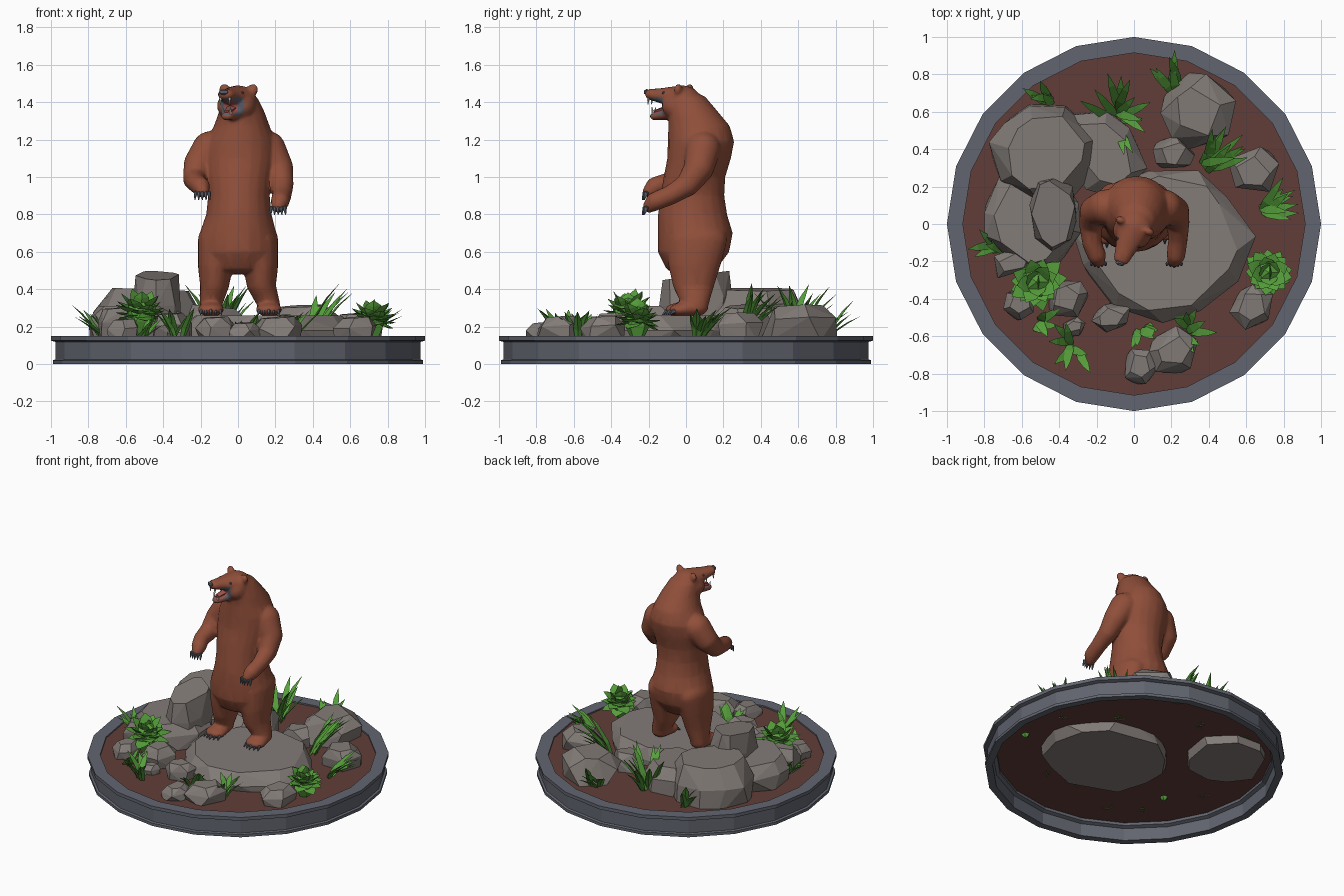
import bpy, bmesh, math, random
from mathutils import Vector, Matrix

if "Cube" in bpy.data.objects:
    bpy.data.objects.remove(bpy.data.objects["Cube"])

def mat(name, *rgb):
    m = bpy.data.materials.new(name)
    m.diffuse_color = (*rgb, 1)
    m.use_nodes = True
    m.node_tree.nodes["Principled BSDF"].inputs["Base Color"].default_value = m.diffuse_color
    return m

FUR = mat("brown_fur", .28, .078, .042)
SLATE = mat("dark_slate", .105, .115, .145)
BASE = mat("base_grey", .12, .13, .16)
SOIL = mat("soil", .12, .048, .038)
ROCK = mat("rock", .225, .20, .185)
LEAF = mat("leaf_green", .095, .35, .045)
MOUTH = mat("mouth_red", .32, .08, .065)
TOOTH = mat("tooth_white", .62, .58, .48)

def finish(name, bm, *mats):
    bmesh.ops.recalc_face_normals(bm, faces=bm.faces[:])
    me = bpy.data.meshes.new(name)
    bm.to_mesh(me)
    bm.free()
    ob = bpy.data.objects.new(name, me)
    bpy.context.collection.objects.link(ob)
    for m in mats:
        me.materials.append(m)
    return ob

def hull(bm, pts):
    vs = [bm.verts.new(p) for p in pts]
    r = bmesh.ops.convex_hull(bm, input=vs)
    junk = {v for k in ("geom_interior", "geom_unused") for v in r[k]
            if isinstance(v, bmesh.types.BMVert)}
    bmesh.ops.delete(bm, geom=list(junk), context='VERTS')

def sphere_dirs(sub):
    t = bmesh.new()
    bmesh.ops.create_icosphere(t, subdivisions=sub, radius=1)
    d = [v.co.copy() for v in t.verts]
    t.free()
    return d

FINE, COARSE = sphere_dirs(3), sphere_dirs(1)

def chain(bm, blobs, dirs=FINE, M=Matrix()):
    """Hull between consecutive blobs (x, y, z, r) or (x, y, z, rx, ry, rz)."""
    shells = []
    for b in blobs:
        r = Vector(b[3:]) if len(b) == 6 else Vector((b[3],) * 3)
        shells.append([M @ (Vector(b[:3]) + d * r) for d in dirs])
    if len(shells) == 1:
        hull(bm, shells[0])
    for a, c in zip(shells, shells[1:]):
        hull(bm, a + c)

# ---- base: 20-sided hollow ring and soil disc
N = 20
prof = [(.99, 0), (.99, .02), (.975, .025), (.975, .118), (1, .126), (1, .15),
        (.915, .15), (.915, .1), (.94, .09), (.94, 0)]
bm = bmesh.new()
rings = [[bm.verts.new((r * math.cos(math.tau * i / N), r * math.sin(math.tau * i / N), z))
          for i in range(N)] for r, z in prof]
for a, b in zip(rings, rings[1:] + rings[:1]):
    for i in range(N):
        j = (i + 1) % N
        bm.faces.new((a[i], a[j], b[j], b[i]))
finish("base_ring", bm, BASE)
bm = bmesh.new()
bmesh.ops.create_cone(bm, cap_ends=True, segments=N, radius1=.918, radius2=.918, depth=.02,
                      matrix=Matrix.Translation((0, 0, .13)))
finish("soil_bed", bm, SOIL)

# ---- rocks: jittered three-ring hulls
def rock(name, x, y, rx, ry, z1, rot=0, n=7, top=.68, tx=0, ty=0, z0=.125, seed=1):
    rnd = random.Random(seed)
    bm, pts = bmesh.new(), []
    for z, s in ((z0, .93), (z0 + (z1 - z0) * .6, 1), (z1, top)):
        for i in range(n):
            a = math.tau * (i + rnd.uniform(-.3, .3)) / n
            k = s * rnd.uniform(.92, 1.07)
            p = Matrix.Rotation(math.radians(rot), 2) @ Vector((math.cos(a) * rx * k, math.sin(a) * ry * k))
            h = z if z == z0 else z + tx * p.x + ty * p.y
            pts.append((x + p.x, y + p.y, h))
    hull(bm, pts)
    finish(name, bm, ROCK)

rock("platform_rock", .16, -.1, .47, .41, .26, n=11, top=.87, z0=.06, seed=4)
rock("back_boulder", -.48, .38, .29, .28, .4, 20, 9, .72, -.04, 0, .06, seed=5)
rock("top_block", -.43, .06, .13, .2, .475, 0, 8, .88, 0, .14, seed=8)
rock("left_ledge", -.54, .02, .26, .29, .31, 30, 8, .78, seed=6)
rock("back_ledge", -.16, .38, .2, .27, .31, 35, 7, .7, -.1, 0, seed=9)
small = [(.34, .6, .2, .22, .31, 20), (.21, .38, .12, .1, .26, 10), (.64, .28, .15, .13, .27, 0),
         (.63, -.44, .13, .12, .25, 40), (.21, -.68, .14, .13, .25, 15), (.03, -.76, .1, .1, .22, 60),
         (-.12, -.5, .11, .08, .25, 25), (-.36, -.4, .12, .11, .27, 0), (-.32, -.55, .07, .05, .2, 30),
         (-.61, -.42, .1, .09, .24, 50), (-.64, -.2, .14, .08, .3, 20)]
for i, (x, y, rx, ry, z, rot) in enumerate(small):
    rock("small_rock", x, y, rx, ry, z, rot, 5, .62, .06, .05, seed=20 + i)

# ---- plants: pointed three-sided blades
def blade(bm, base, a, spread, height, w, curve=1.25):
    out, side = Vector((math.cos(a), math.sin(a), 0)), Vector((-math.sin(a), math.cos(a), 0))
    up = Vector((0, 0, 1))
    prev = None
    for t, k in ((0, .5), (.35, 1), (.7, .75), (1, 0)):
        p = Vector(base) + out * spread * t ** curve + up * height * t * (1.25 - .25 * t)
        if k:
            ring = [bm.verts.new(p + o * w * k) for o in (side, -side, out * .25 - up * .3)]
        else:
            ring = [bm.verts.new(p)]
        if prev is None:
            bm.faces.new(ring)
        else:
            for i in range(3):
                j = (i + 1) % 3
                bm.faces.new((prev[i], prev[j], ring[j], ring[i]) if k else (prev[i], prev[j], ring[0]))
        prev = ring

rnd = random.Random(3)
clumps = [(-.44, .66, 5, .2, .15, 150, 60), (-.1, .58, 12, .31, .2, 35, 190), (.22, .72, 6, .22, .19, 105, 50),
          (.38, .3, 10, .32, .27, 45, 60), (.67, .08, 9, .2, .23, 20, 60), (-.7, -.13, 6, .2, .16, 170, 60),
          (-.53, -.53, 5, .14, .12, 0, 100), (-.32, -.65, 7, .19, .15, 220, 200),
          (.04, -.55, 5, .18, .13, 300, 90), (.28, -.57, 8, .19, .15, 45, 180)]
for x, y, n, h, s, az, fan in clumps:
    bm = bmesh.new()
    for i in range(n):
        a = math.radians(az + fan * (i / (n - 1) - .5) * 1.2)
        blade(bm, (x + rnd.uniform(-.03, .03), y + rnd.uniform(-.03, .03), .12), a,
              s * rnd.uniform(.55, 1.1), h * rnd.uniform(.6, 1), .024)
    finish("grass_clump", bm, LEAF)
for x, y, z, r in ((-.52, -.31, .27, .15), (.72, -.26, .24, .125)):
    bm = bmesh.new()
    for i in range(28):
        e = 1 - 1.5 * i / 27
        a = i * 2.4
        k = r * rnd.uniform(.8, 1.1)
        blade(bm, (x, y, z), a, k * math.sqrt(1 - e * e) + .01, k * e * .9, .05, 1.0)
    chain(bm, [(x, y, .11, .02), (x, y, z, r * .62)], COARSE)
    finish("leafy_bush", bm, LEAF)

# ---- bear body: torso, limbs and head merged into one skin
HEAD = Matrix.Translation((0, -.02, 1.41)) @ Matrix.Rotation(-.38, 4, 'Z')
bm = bmesh.new()
torso = [(.52, 0, .03, .16, .14), (.6, 0, .04, .21, .19), (.7, 0, .05, .205, .2), (.8, .005, .035, .175, .185),
         (.9, .005, .035, .165, .17), (1, .005, .045, .175, .165), (1.1, .01, .07, .19, .17),
         (1.19, .015, .08, .185, .178), (1.27, .02, .07, .15, .165), (1.34, .02, .04, .125, .135),
         (1.41, .01, .01, .1, .105)]
chain(bm, [(x, y, z, rx, ry, .04) for z, x, y, rx, ry in torso])
arms = {-1: [(-.15, .09, 1.15, .095), (-.21, .07, 1.07, .08), (-.232, .0, .99, .062),
             (-.225, -.1, .97, .052), (-.2, -.165, .95, .05), (-.19, -.195, .925, .036)],
        1: [(.16, .09, 1.15, .095), (.215, .07, 1.05, .08), (.235, .01, .96, .062),
            (.235, -.08, .905, .052), (.225, -.165, .87, .05), (.215, -.195, .845, .036)]}
feet = {-1: (-.145, -.05), 1: (.165, -.03)}
for s in (-1, 1):
    chain(bm, arms[s])
    fx, fy = feet[s]
    chain(bm, [(s * .115, .06, .66, .1, .16, .1), (s * .12, .045, .53, .095, .14, .06),
               (s * .125, .04, .42, .078, .11, .05), (fx, .05, .32, .06, .07, .05)])
    chain(bm, [(fx, .055, .305, .06, .065, .048), (fx, fy, .29, .07, .06, .035)])
    chain(bm, [(s * .082, .01, .058, .03, .02, .032)], M=HEAD)             # ear
    chain(bm, [(s * .05, -.02, -.03, .055, .075, .065)], M=HEAD)           # cheek
chain(bm, [(0, 0, 0, .1, .1, .08)], M=HEAD)
chain(bm, [(0, -.04, .018, .08, .065, .058), (0, -.12, .025, .056, .042, .04),
           (0, -.18, .032, .044, .03, .03)], M=HEAD)                       # upper muzzle
chain(bm, [(0, -.02, -.05, .07, .05, .05), (0, -.1, -.076, .044, .03, .03),
           (0, -.16, -.085, .033, .024, .022)], M=HEAD)                    # lower jaw
bear = finish("bear_body", bm, FUR, SLATE, MOUTH)
bpy.context.view_layer.objects.active = bear
bear.select_set(True)
for kind, props in (("REMESH", dict(mode='VOXEL', voxel_size=.01)),
                    ("SMOOTH", dict(factor=.5, iterations=3)),
                    ("DECIMATE", dict(ratio=.14))):
    md = bear.modifiers.new(kind.lower(), kind)
    for k, v in props.items():
        setattr(md, k, v)
    bpy.ops.object.modifier_apply(modifier=md.name)
inv = HEAD.inverted()
for p in bear.data.polygons:                                  # dark lips, red mouth lining
    c, nrm = inv @ p.center, inv.to_3x3() @ p.normal
    if c.y < -.07 and -.078 < c.z < .014 and abs(c.x) < .065:
        inside = abs(c.x) < .034 and -.17 < c.y and (nrm.y < -.4 or abs(nrm.z) > .5)
        p.material_index = 2 if inside else 1
bpy.ops.object.shade_smooth_by_angle(angle=math.radians(40))

# ---- face details
bm = bmesh.new()
chain(bm, [(0, -.205, .044, .028, .014, .018)], COARSE, HEAD)
finish("nose", bm, SLATE)
bm = bmesh.new()
chain(bm, [(0, -.07, -.04, .034, .02, .022), (0, -.145, -.06, .023, .02, .013)], COARSE, HEAD)
finish("tongue", bm, MOUTH)
eyes, teeth, claws = bmesh.new(), bmesh.new(), bmesh.new()
for s in (-1, 1):
    chain(eyes, [(s * .058, -.085, .04, .01)], COARSE, HEAD)
    chain(teeth, [(s * .026, -.185, .015, .009), (s * .026, -.187, -.02, .002)], COARSE, HEAD)
    chain(teeth, [(s * .022, -.16, -.072, .008), (s * .022, -.165, -.036, .002)], COARSE, HEAD)
    # five claws on each paw and foot
    px, py, pz, _ = arms[s][-1]
    fx, fy = feet[s]
    for i in range(-2, 3):
        d = abs(i) * .005
        chain(claws, [(px + i * .018, py - .027 + d, pz - .01, .012),
                      (px + i * .02, py - .038 + d, pz - .045, .003)], COARSE)
        chain(claws, [(fx + i * .025, fy - .052 + d * 2, .285, .012),
                      (fx + i * .028, fy - .075 + d * 2, .265, .003)], COARSE)
finish("eyes", eyes, SLATE)
finish("teeth", teeth, TOOTH)
finish("claws", claws, SLATE)
